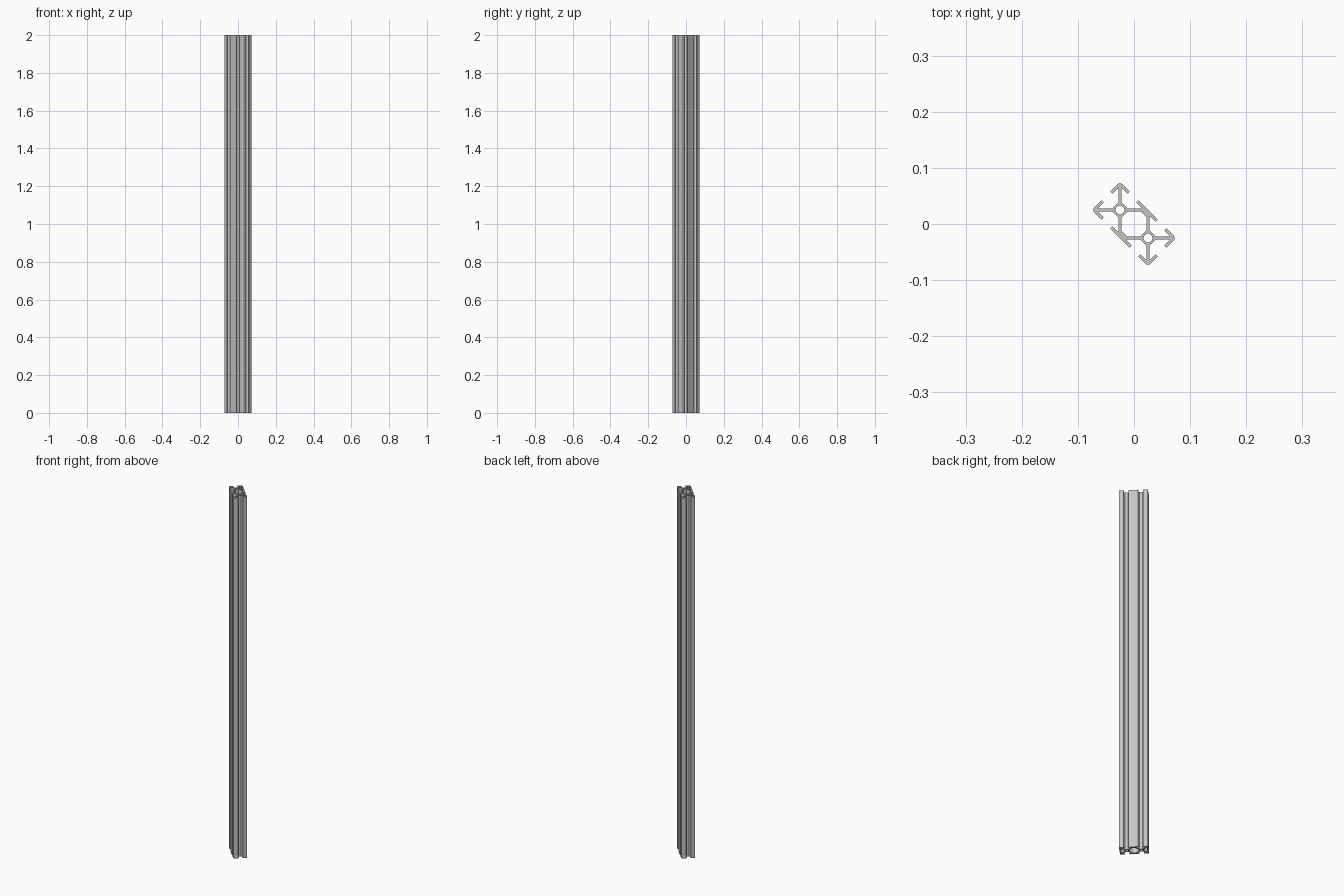
import bpy
from math import cos, sin, pi, radians

cube = bpy.data.objects.get("Cube")
if cube:
    bpy.data.objects.remove(cube)

UNIT = 0.003535       # one millimetre of the section
HEIGHT = 2.0
CELL = 10.0           # distance from the middle to each core
HOLE = 2.2


def mirrored(quarter):
    """Complete a quarter outline across both axes."""
    half = quarter + [(-x, y) for x, y in reversed(quarter)]
    return half + [(x, -y) for x, y in reversed(half)]


def circle(cx, radius, steps=32):
    return [(cx + radius * cos(2 * pi * i / steps),
             radius * sin(2 * pi * i / steps)) for i in range(steps)]


# One side of a diagonal arm and its lip, measured from the core
lip = [(3.3, 2.17), (8.1, 6.97), (8.5, 6.7), (8.5, 3.4),
       (8.8, 3.1), (9.75, 3.1), (10, 3.35)]
corner = [(8.5 + 1.5 * cos(i * pi / 12), 8.5 + 1.5 * sin(i * pi / 12))
          for i in range(7)]
outer_arm = lip + corner + [(y, x) for x, y in reversed(lip)]
inner_arm = [(-y, x) for x, y in lip]
outline = mirrored([(x + CELL, y) for x, y in outer_arm + inner_arm])

# Central cavity between the two cores
cavity = mirrored([(6.7, 2.17), (2.2, 6.67), (1.7, 6.9)])

# Extruded section
curve = bpy.data.curves.new("extruded_rail_section", "CURVE")
curve.dimensions = "2D"
curve.fill_mode = "BOTH"
curve.extrude = HEIGHT / 2
for loop in (outline, cavity, circle(CELL, HOLE), circle(-CELL, HOLE)):
    spline = curve.splines.new("POLY")
    spline.points.add(len(loop) - 1)
    for point, (x, y) in zip(spline.points, loop):
        point.co = (x * UNIT, y * UNIT, 0, 1)
    spline.use_cyclic_u = True

rail = bpy.data.objects.new("extruded_rail", curve)
bpy.context.collection.objects.link(rail)
rail.location.z = HEIGHT / 2
rail.rotation_euler.z = radians(-45)

bpy.ops.object.select_all(action="DESELECT")
rail.select_set(True)
bpy.context.view_layer.objects.active = rail
bpy.ops.object.convert(target="MESH")
rail = bpy.context.object
rail.name = "extruded_rail"

# Weld the caps to the walls
bpy.ops.object.mode_set(mode="EDIT")
bpy.ops.mesh.select_all(action="SELECT")
bpy.ops.mesh.remove_doubles(threshold=0.00005)
bpy.ops.mesh.normals_make_consistent(inside=False)
bpy.ops.object.mode_set(mode="OBJECT")
bpy.ops.object.shade_smooth_by_angle(angle=radians(25))

# Plain aluminium grey
grey = bpy.data.materials.new("aluminium_grey")
grey.use_nodes = True
colour = (0.55, 0.55, 0.55, 1)
grey.diffuse_color = colour
grey.node_tree.nodes["Principled BSDF"].inputs["Base Color"].default_value = colour
rail.data.materials.clear()
rail.data.materials.append(grey)
